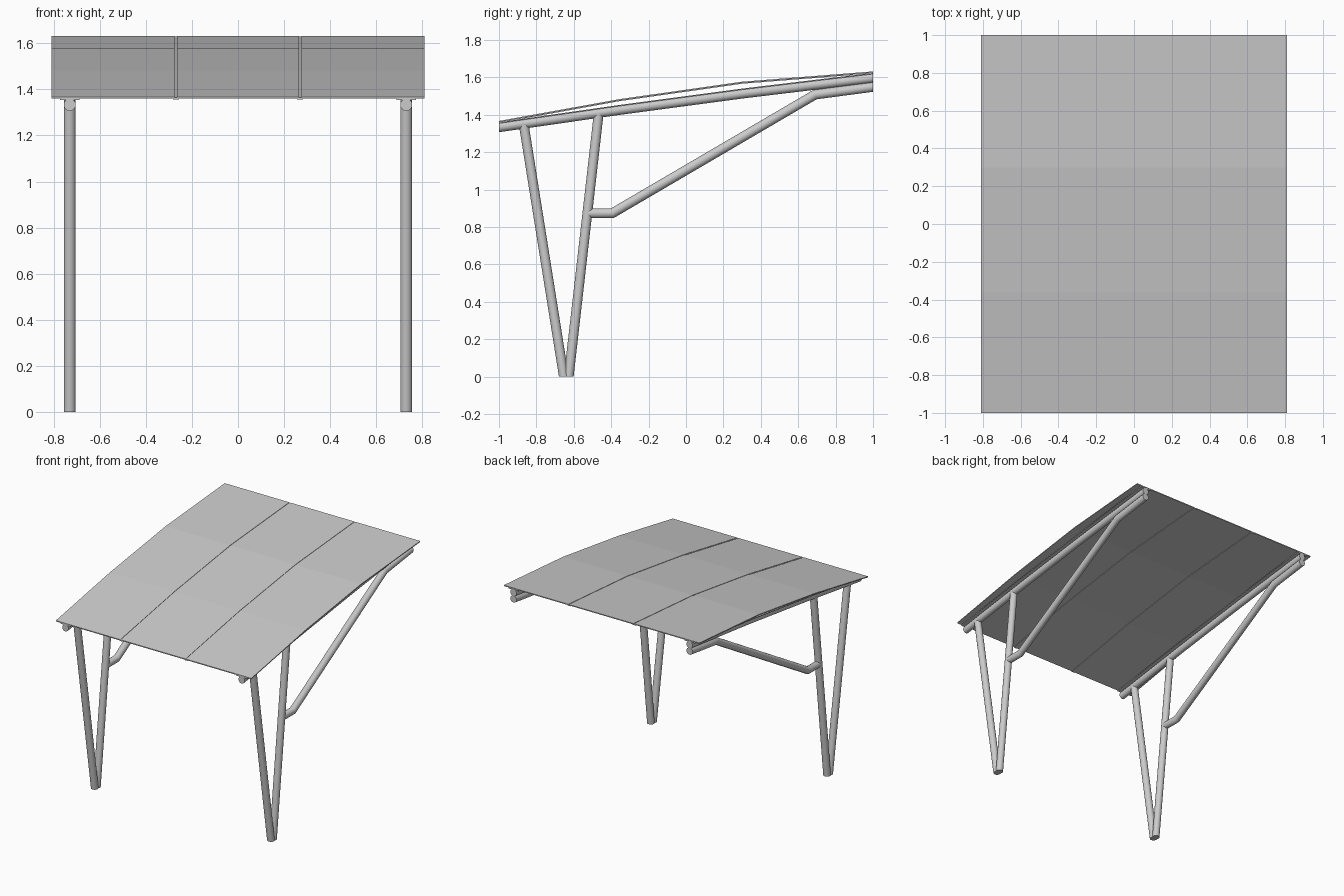
import bpy, math
from mathutils import Vector

if "Cube" in bpy.data.objects:
    bpy.data.objects.remove(bpy.data.objects["Cube"])


def make(name, verts, faces, smooth=False):
    me = bpy.data.meshes.new(name)
    me.from_pydata(verts, [], faces)
    me.update()
    ob = bpy.data.objects.new(name, me)
    bpy.context.collection.objects.link(ob)
    if smooth:
        bpy.ops.object.select_all(action='DESELECT')
        ob.select_set(True)
        bpy.context.view_layer.objects.active = ob
        bpy.ops.object.shade_smooth_by_angle(angle=math.radians(40))
    return ob


def skin(rings, n):
    """Side quads between successive rings plus two end caps."""
    faces = []
    for i in range(rings - 1):
        for j in range(n):
            k = (j + 1) % n
            faces.append((i*n + j, i*n + k, (i+1)*n + k, (i+1)*n + j))
    faces.append(tuple(reversed(range(n))))
    faces.append(tuple(range((rings-1)*n, rings*n)))
    return faces


def tube(name, x, path, start=None, end=None, r=0.026, n=16):
    """Mitred pipe through (y, z) points; start/end are optional cut normals."""
    pts = [Vector((x, y, z)) for y, z in path]
    dirs = [(b - a).normalized() for a, b in zip(pts, pts[1:])]
    verts = []
    for i, p in enumerate(pts):
        d = dirs[max(i - 1, 0)]
        cut = d + dirs[min(i, len(dirs) - 1)]
        if i == 0 and start:
            cut = Vector(start)
        if i == len(pts) - 1 and end:
            cut = Vector(end)
        side = Vector((1, 0, 0))
        up = d.cross(side)
        for j in range(n):
            a = 2 * math.pi * j / n
            off = side * (r * math.cos(a)) + up * (r * math.sin(a))
            off -= d * (off.dot(cut) / d.dot(cut))
            verts.append(p + off)
    return make(name, verts, skin(len(pts), n), True)


def strip(name, x0, x1, path, top, bottom):
    """Flat band following (y, z) points, between two height offsets."""
    verts = []
    for y, z in path:
        verts += [(x0, y, z + bottom), (x0, y, z + top),
                  (x1, y, z + top), (x1, y, z + bottom)]
    return make(name, verts, skin(len(path), 4))


Y, Z = (0, 1, 0), (0, 0, 1)
ROOF = [(-1, 1.367), (-0.36, 1.483), (0.3, 1.577), (1, 1.632)]
BEAM = [(-1, 1.333), (-0.36, 1.425), (0.3, 1.513), (1, 1.597)]

# Roof panels
for side, (x0, x1) in {"left": (-0.81, -0.275), "middle": (-0.265, 0.265),
                       "right": (0.275, 0.81)}.items():
    strip("roof_panel_" + side, x0, x1, ROOF, 0, -0.007)

for s, side in ((-1, "left"), (1, "right")):
    # Joint strip bridging the gap between panels
    strip("roof_joint_" + side, s*0.27 - 0.013, s*0.27 + 0.013,
          ROOF, -0.003, -0.011)
    x = s * 0.73
    # Sloping beam with its mounting plate
    tube("roof_beam_" + side, x, BEAM, Y, Y)
    strip("beam_plate_" + side, x - 0.043, x + 0.043, BEAM, 0.027, 0.021)
    # V-shaped legs, cut flat on the ground
    tube("front_leg_" + side, x, [(-0.653, 0), (-0.867, 1.345)], start=Z)
    tube("rear_leg_" + side, x, [(-0.627, 0), (-0.467, 1.405)], start=Z)
    # Bent diagonal brace
    tube("brace_" + side, x, [(-0.52, 0.873), (-0.395, 0.873),
                              (0.69, 1.508), (1, 1.549)], Y, Y)
